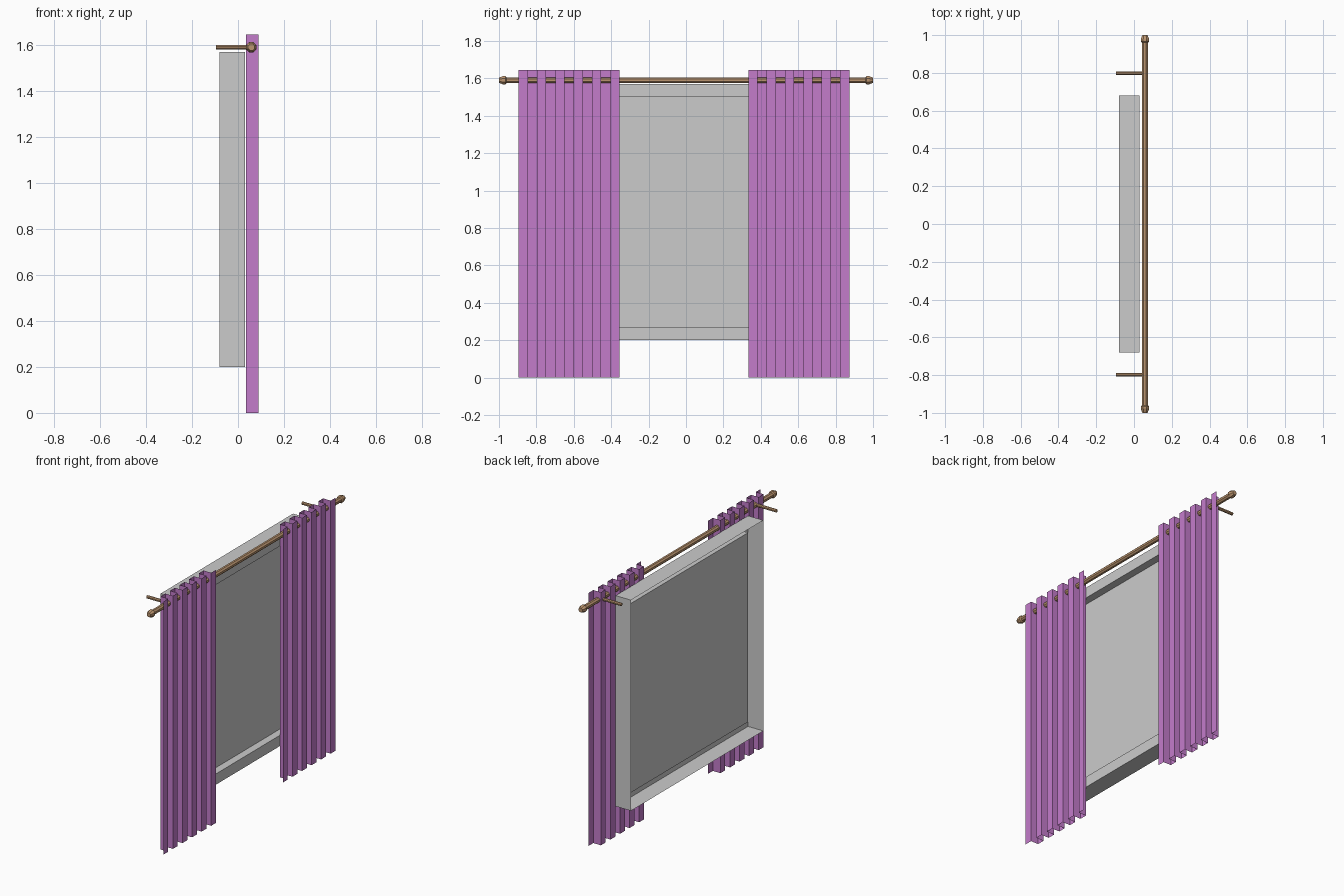
import bpy, bmesh, math
from mathutils import Matrix, Vector

cube = bpy.data.objects.get("Cube")
if cube:
    bpy.data.objects.remove(cube, do_unlink=True)


def material(name, rgb):
    m = bpy.data.materials.new(name)
    m.use_nodes = True
    m.diffuse_color = (*rgb, 1)
    bsdf = next(n for n in m.node_tree.nodes if n.type == 'BSDF_PRINCIPLED')
    bsdf.inputs["Base Color"].default_value = (*rgb, 1)
    return m


GREY = material("window grey", (0.6, 0.6, 0.6))
PURPLE = material("curtain purple", (0.55, 0.2, 0.6))
WOOD = material("rod wood", (0.5, 0.3, 0.16))


def add_object(name, bm, mat):
    mesh = bpy.data.meshes.new(name)
    bm.to_mesh(mesh)
    bm.free()
    mesh.materials.append(mat)
    obj = bpy.data.objects.new(name, mesh)
    bpy.context.collection.objects.link(obj)
    return obj


def lathe(name, profile, origin, axis, mat, sides=8):
    """Capped turned part; profile is (distance along axis, radius)."""
    bm = bmesh.new()
    turn = Vector((0, 0, 1)).rotation_difference(Vector(axis)).to_matrix()
    rings = []
    for d, r in profile:
        ring = []
        for i in range(sides):
            a = 2 * math.pi * (i + 0.5) / sides
            p = turn @ Vector((r * math.cos(a), r * math.sin(a), d))
            ring.append(bm.verts.new(p + Vector(origin)))
        rings.append(ring)
    for a, b in zip(rings, rings[1:]):
        for i in range(sides):
            j = (i + 1) % sides
            bm.faces.new((a[i], a[j], b[j], b[i]))
    bm.faces.new(rings[0][::-1])
    bm.faces.new(rings[-1])
    return add_object(name, bm, mat)


def curtain(name, y_start, y_end, folds=11):
    """Thin sheet with square pleats, alternating front and back."""
    front, back, height = 0.09, 0.035, 1.645
    step = (y_end - y_start) / folds
    path = []
    for i in range(folds):
        x = back if i % 2 else front
        path += [(x, y_start + i * step), (x, y_start + (i + 1) * step)]
    bm = bmesh.new()
    columns = [(bm.verts.new((x, y, 0)), bm.verts.new((x, y, height)))
               for x, y in path]
    for (a, b), (c, d) in zip(columns, columns[1:]):
        bm.faces.new((a, c, d, b))
    return add_object(name, bm, PURPLE)


# Window: shell open at the back, with a recessed pane in the front
bm = bmesh.new()
bmesh.ops.create_cube(bm, size=1, matrix=Matrix.Translation((-0.025, 0, 0.885))
                      @ Matrix.Diagonal((0.11, 1.36, 1.37, 1)))
bm.normal_update()
rear = [f for f in bm.faces if f.normal.x < -0.9]
bmesh.ops.delete(bm, geom=rear, context='FACES_ONLY')
pane = [f for f in bm.faces if f.normal.x > 0.9]
bmesh.ops.inset_region(bm, faces=pane, thickness=0.07, use_even_offset=True)
bmesh.ops.inset_region(bm, faces=pane, thickness=0, depth=-0.05)
add_object("window", bm, GREY)

# Curtains
curtain("right_curtain", -0.895, -0.355)
curtain("left_curtain", 0.333, 0.873)

# Rod with flared finials
ROD_X, ROD_Z = 0.058, 1.59
lathe("curtain_rod", [(-0.97, 0.017), (0.97, 0.017)],
      (ROD_X, 0, ROD_Z), (0, 1, 0), WOOD)
for side, label in ((-1, "right"), (1, "left")):
    lathe(label + "_finial",
          [(0, 0.017), (0.005, 0.024), (0.018, 0.024), (0.04, 0.015)],
          (ROD_X, side * 0.96, ROD_Z), (0, side, 0), WOOD)
    # Wall bracket
    lathe(label + "_bracket", [(0, 0.01), (0.153, 0.01)],
          (-0.095, side * 0.797, ROD_Z), (1, 0, 0), WOOD)
